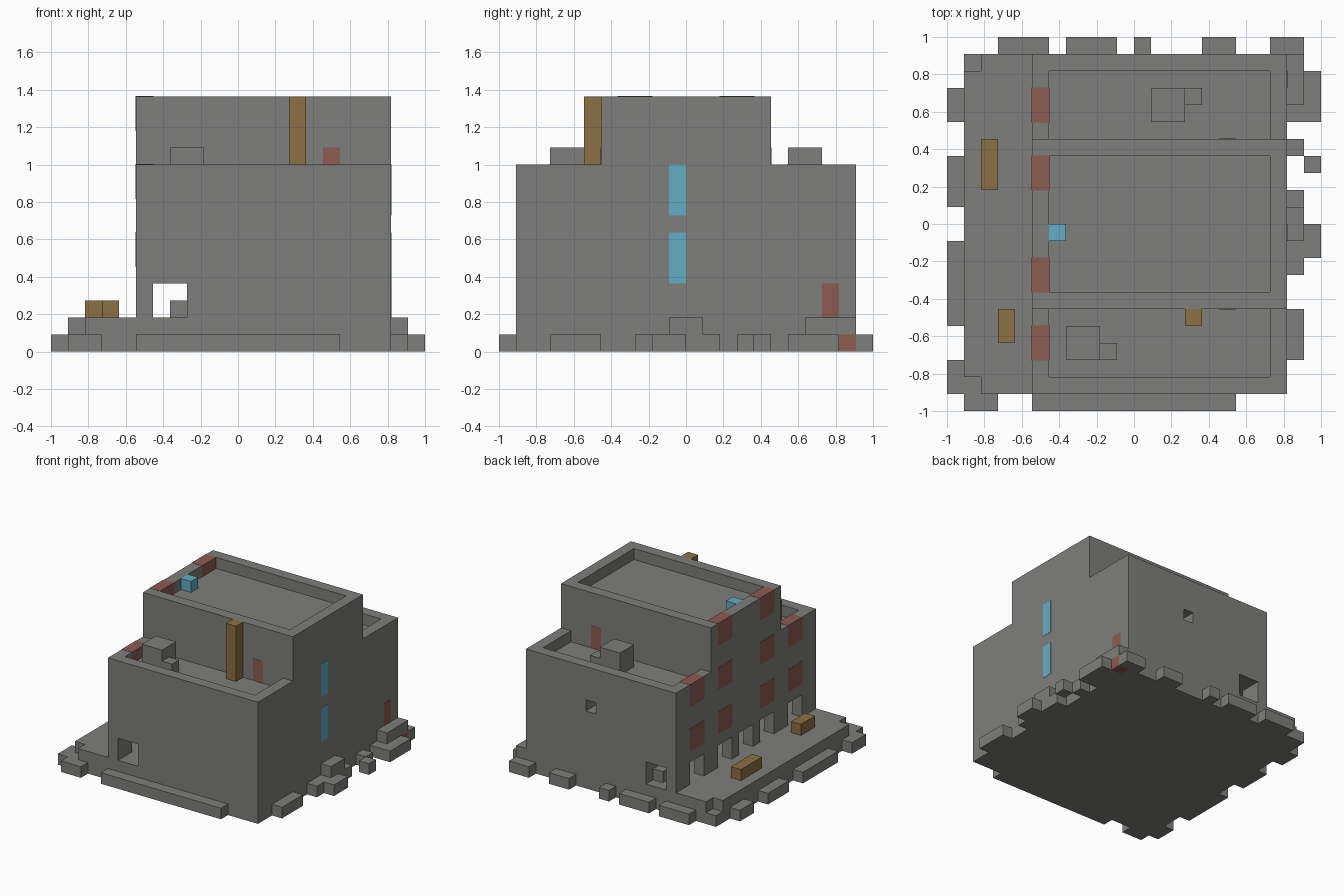
import bpy

U = 1 / 11      # block size
E = 0.02        # slight overlap for inlaid panels, in blocks

if "Cube" in bpy.data.objects:
    bpy.data.objects.remove(bpy.data.objects["Cube"], do_unlink=True)


def material(name, rgb):
    mat = bpy.data.materials.new(name)
    mat.use_nodes = True
    mat.diffuse_color = (*rgb, 1)
    for node in mat.node_tree.nodes:
        if node.type == 'BSDF_PRINCIPLED':
            node.inputs["Base Color"].default_value = (*rgb, 1)
            node.inputs["Roughness"].default_value = 0.9
    return mat


STONE = material("stone grey", (0.21, 0.21, 0.2))
RED = material("brick red", (0.27, 0.107, 0.084))
WOOD = material("wood brown", (0.262, 0.162, 0.058))
GLASS = material("glass blue", (0.127, 0.413, 0.552))


def box(name, x, y, z, mat=STONE, grow=0):
    """Box from block ranges (low, high) on each axis."""
    lo = [(r[0] - grow) * U for r in (x, y, z)]
    hi = [(r[1] + grow) * U for r in (x, y, z)]
    bpy.ops.mesh.primitive_cube_add(size=1, location=[(a + b) / 2 for a, b in zip(lo, hi)])
    obj = bpy.context.object
    obj.name = name
    obj.scale = [b - a for a, b in zip(lo, hi)]
    bpy.ops.object.transform_apply(location=False, rotation=False, scale=True)
    obj.data.materials.append(mat)
    return obj


def cut(target, x, y, z):
    """Remove a box-shaped volume from the target."""
    cutter = box("cutter", x, y, z)
    cutter.hide_render = True
    mod = target.modifiers.new("opening", 'BOOLEAN')
    mod.operation = 'DIFFERENCE'
    mod.solver = 'EXACT'
    mod.object = cutter
    bpy.context.view_layer.objects.active = target
    bpy.ops.object.modifier_apply(modifier=mod.name)
    bpy.data.objects.remove(cutter, do_unlink=True)


# Building wings with sunken roofs
WIDTH = (-6, 9)
front = box("front_wing", WIDTH, (-10, -5), (0, 11))
centre = box("centre_block", WIDTH, (-5, 5), (0, 15))
back = box("back_wing", WIDTH, (5, 10), (0, 11))
cut(front, (-5, 8), (-9, -4), (10, 12))
cut(centre, (-5, 8), (-4, 4), (14, 16))
cut(back, (-5, 8), (4, 9), (10, 12))

# Arcade passage, its doorways and the small back window
for wing in (front, centre, back):
    cut(wing, (-5, -3), (-11, 11), (2, 4))
for wing, y in ((front, -7), (centre, -3), (centre, 0), (centre, 3), (back, 7)):
    cut(wing, (-7, -4), (y - 1, y + 1), (2, 4))
cut(back, (2, 3), (8, 11), (7, 8))
box("passage_block", (-4, -3), (8, 9), (2, 3))

# Terrace with lowered corners and benches
terrace = box("terrace", (-10, -6), (-10, 10), (0, 2))
for side in (-1, 1):
    cut(terrace, (-11, -9), sorted((9 * side, 11 * side)), (1, 3))
box("back_bench", (-9, -8), (2, 5), (2, 3), WOOD)
box("front_bench", (-8, -7), (-7, -5), (2, 3), WOOD)

# Low kerbs around the footprint
for a, b in ((-10, -8), (-6, 6)):
    box("front_kerb", (a, b), (-11, -10), (0, 1))
for a, b in ((-8, -5), (-4, -1), (0, 1), (4, 6), (8, 9)):
    box("back_kerb", (a, b), (10, 11), (0, 1))
box("back_kerb_end", (9, 10), (10, 11), (0, 1))
for a, b in ((-10, -8), (-6, -1), (1, 4), (6, 8)):
    box("terrace_kerb", (-11, -10), (a, b), (0, 1))
for a, b in ((-8, -5), (-3, -1), (1, 2), (4, 5), (6, 7)):
    box("left_kerb", (9, 10), (a, b), (0, 1))
for a, b in ((-2, 0), (3, 4), (6, 9)):
    box("left_outer_kerb", (10, 11), (a, b), (0, 1))
box("left_step", (9, 10), (-1, 1), (0, 2))
box("door_step", (9, 10), (7, 9), (0, 2))
box("door_step_end", (9, 10), (9, 10), (1, 2))
box("red_step_block", (9, 10), (9, 10), (0, 1), RED)

# Red facade windows, set through the wall
for y in (-7, -3, 3, 7):
    for z in (5, 9, 13):
        if z < 13 or abs(y) < 5:
            box("facade_window", (-6, -5), (y - 1, y + 1), (z, z + 2), RED, E)

# Red doors and blue side windows
box("front_roof_door", (5, 6), (-5 - E, -4.5), (10, 12), RED)
box("back_roof_door", (5, 6), (4.5, 5 + E), (10, 12), RED)
box("side_door", (8.5, 9 + E), (8, 9), (2, 4), RED)
for z in (4, 8):
    box("side_window", (8.5, 9 + E), (-1, 0), (z, z + 3), GLASS)

# Rooftop fittings
box("roof_light", (-5, -4), (-1, 0), (14, 15), GLASS)
box("chimney", (3, 4), (-6, -5), (10, 15), WOOD)
for name, x, y, step_y in (("front", -4, -8, -8), ("back", 1, 6, 7)):
    box(name + "_roof_hut", (x, x + 2), (y, y + 2), (10, 12))
    box(name + "_roof_hut_step", (x + 2, x + 3), (step_y, step_y + 1), (10, 11))
